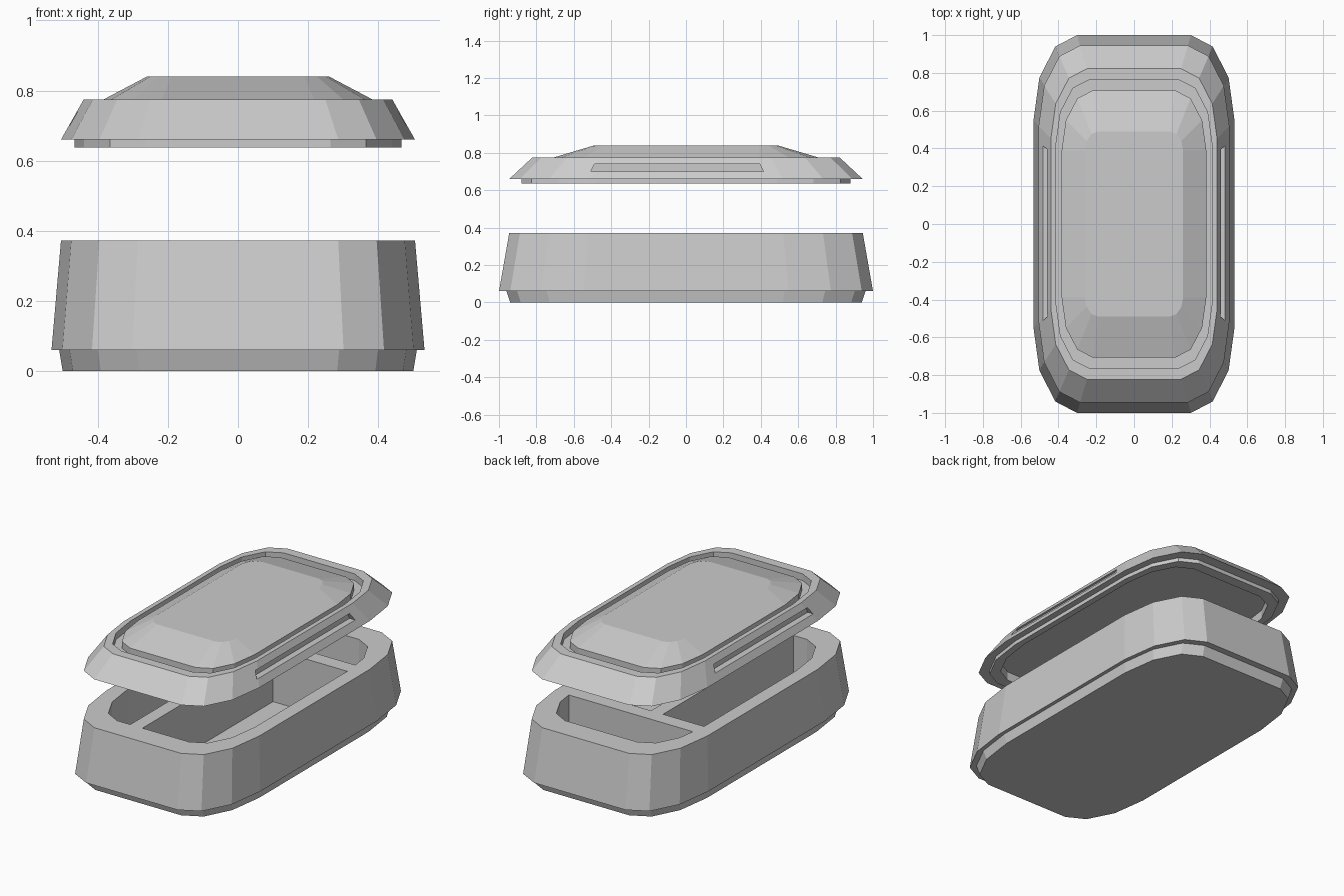
import bpy, bmesh
from math import cos, sin, pi

if "Cube" in bpy.data.objects:
    bpy.data.objects.remove(bpy.data.objects["Cube"])

SEG = 3                 # facets per rounded corner


def outline(hx, hy, z, rx=None, ry=None):
    """Rounded rectangle with elliptical corners, as a closed ring of points."""
    rx = hx * 0.434 if rx is None else rx
    ry = hy * 0.45 if ry is None else ry
    pts = []
    for q, (sx, sy) in enumerate([(1, 1), (-1, 1), (-1, -1), (1, -1)]):
        for i in range(SEG + 1):
            a = q * pi / 2 + i * pi / 2 / SEG
            pts.append((sx * (hx - rx) + rx * cos(a),
                        sy * (hy - ry) + ry * sin(a), z))
    return pts


def finish(name, bm):
    bmesh.ops.recalc_face_normals(bm, faces=bm.faces[:])
    me = bpy.data.meshes.new(name)
    bm.to_mesh(me)
    bm.free()
    ob = bpy.data.objects.new(name, me)
    bpy.context.collection.objects.link(ob)
    return ob


def loft(name, rings):
    """Skin a list of rings and cap both ends."""
    bm = bmesh.new()
    loops = [[bm.verts.new(p) for p in outline(*r)] for r in rings]
    n = len(loops[0])
    for a, b in zip(loops, loops[1:]):
        for i in range(n):
            j = (i + 1) % n
            bm.faces.new((a[i], a[j], b[j], b[i]))
    bm.faces.new(loops[0][::-1])
    bm.faces.new(loops[-1])
    return finish(name, bm)


def box(name, x0, x1, y0, y1, z0, z1, taper=0.0):
    bm = bmesh.new()
    bmesh.ops.create_cube(bm, size=1)
    for v in bm.verts:
        t = taper if v.co.z > 0 else 0
        v.co = (x0 if v.co.x < 0 else x1,
                y0 + t if v.co.y < 0 else y1 - t,
                z0 if v.co.z < 0 else z1)
    return finish(name, bm)


# Container: foot, flared body, flat rim and hollow inside
loft("container", [
    (0.500, 0.940, 0.00),
    (0.510, 0.960, 0.06),
    (0.532, 1.000, 0.06),
    (0.505, 0.945, 0.372),
    (0.420, 0.800, 0.372),
    (0.420, 0.800, 0.06),
])

# Dividers: one across the back, one lengthwise in front of it
box("cross_divider", -0.425, 0.425, 0.43, 0.52, 0.055, 0.372)
box("long_divider", -0.15, -0.07, -0.805, 0.435, 0.055, 0.372)

# Lid: underside recess, lip, sloped skirt, groove and raised panel
lid = loft("lid", [
    (0.430, 0.815, 0.690),
    (0.430, 0.815, 0.637),
    (0.467, 0.880, 0.637),
    (0.467, 0.880, 0.660),
    (0.505, 0.945, 0.660),
    (0.440, 0.822, 0.775),
    (0.413, 0.765, 0.775),
    (0.413, 0.765, 0.735),
    (0.383, 0.708, 0.735),
    (0.383, 0.708, 0.775),
    (0.260, 0.490, 0.840, 0.07, 0.10),
])

# Grip slots cut in both long sides of the lid
for s in (-1, 1):
    xs = sorted((s * 0.445, s * 0.56))
    cutter = box("slot_cutter", xs[0], xs[1], -0.51, 0.415, 0.70, 0.74, 0.02)
    cutter.hide_render = True
    mod = lid.modifiers.new("slot", "BOOLEAN")
    mod.operation = "DIFFERENCE"
    mod.solver = "EXACT"
    mod.object = cutter
    bpy.context.view_layer.objects.active = lid
    bpy.ops.object.modifier_apply(modifier=mod.name)
    bpy.data.objects.remove(cutter)
